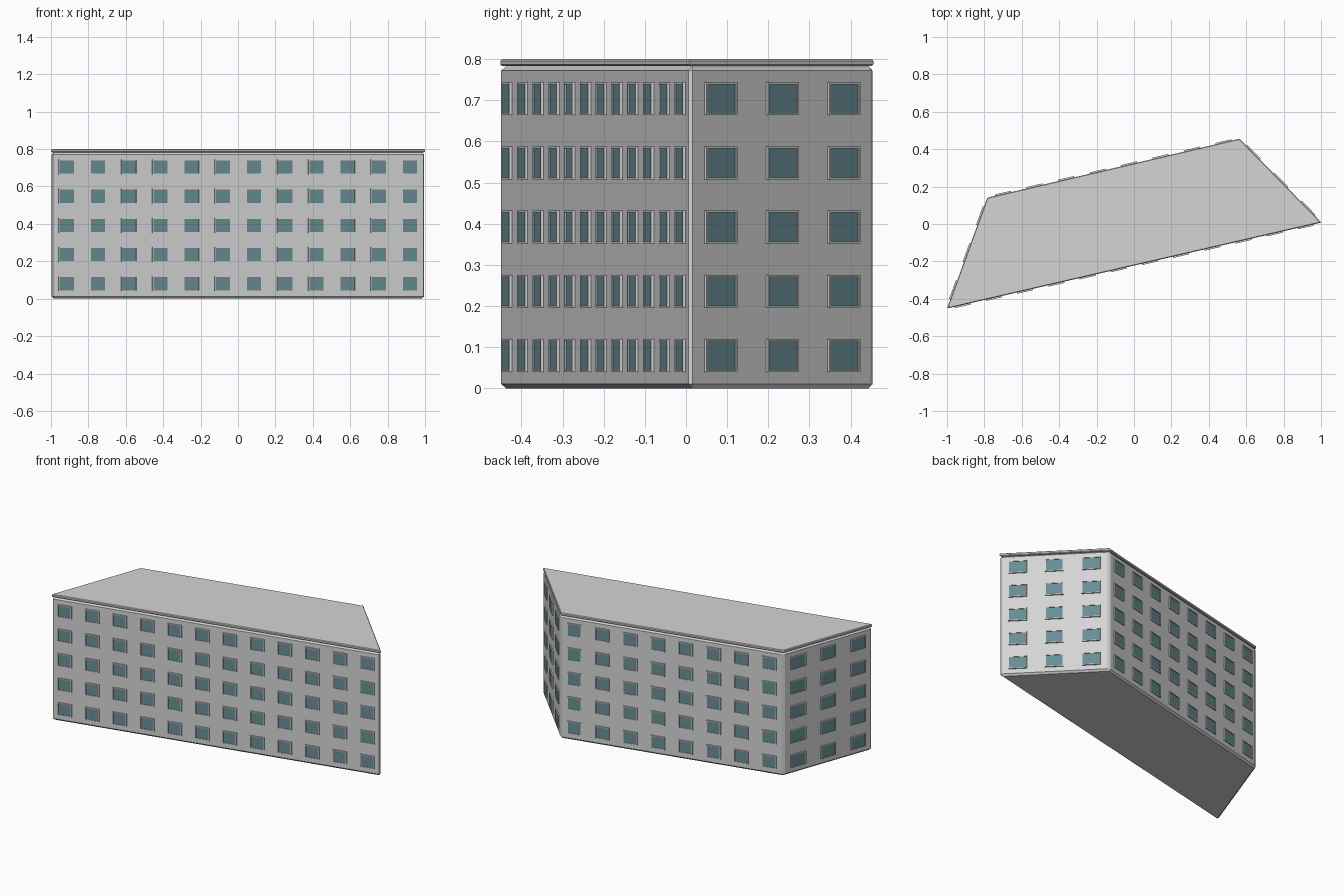
import bpy, bmesh
from mathutils import Vector

if "Cube" in bpy.data.objects:
    bpy.data.objects.remove(bpy.data.objects["Cube"])

# Footprint corners, counter-clockwise seen from above
CORNERS = [Vector(c) for c in ((-1.0, -0.452, 0), (1.002, 0.008, 0),
                               (0.564, 0.456, 0), (-0.784, 0.141, 0))]
COLUMNS = (12, 3, 8, 3)      # windows along each wall
FLOORS = 5
DEPTH = 0.007                # how far the frames stand out


def material(name, color):
    m = bpy.data.materials.new(name)
    m.diffuse_color = (*color, 1)
    m.use_nodes = True
    m.node_tree.nodes["Principled BSDF"].inputs["Base Color"].default_value = m.diffuse_color
    return m


concrete = material("concrete grey", (0.66, 0.66, 0.66))
glass = material("teal glass", (0.14, 0.265, 0.295))


def finish(bm, name, mats):
    mesh = bpy.data.meshes.new(name)
    bm.to_mesh(mesh)
    bm.free()
    ob = bpy.data.objects.new(name, mesh)
    bpy.context.collection.objects.link(ob)
    for m in mats:
        mesh.materials.append(m)
    return ob


def prism(name, z0, z1, chamfer):
    """Extruded footprint with chamfered edges."""
    bm = bmesh.new()
    low = [bm.verts.new((c.x, c.y, z0)) for c in CORNERS]
    high = [bm.verts.new((c.x, c.y, z1)) for c in CORNERS]
    bm.faces.new(low[::-1])
    bm.faces.new(high)
    for i in range(4):
        j = (i + 1) % 4
        bm.faces.new((low[i], low[j], high[j], high[i]))
    bmesh.ops.bevel(bm, geom=bm.edges[:], offset=chamfer, segments=1,
                    affect='EDGES', clamp_overlap=True)
    bmesh.ops.recalc_face_normals(bm, faces=bm.faces[:])
    return finish(bm, name, [concrete])


def add_window(bm, centre, along, out, width, height):
    """Shallow box frame with a recessed glass pane."""
    up = Vector((0, 0, 1))

    def ring(w, h, d):
        return [bm.verts.new(centre + along * (sx * w / 2) + up * (sz * h / 2) + out * d)
                for sx, sz in ((-1, -1), (1, -1), (1, 1), (-1, 1))]

    rim = 0.01
    rings = [ring(width, height, 0), ring(width, height, DEPTH),
             ring(width - rim, height - rim, DEPTH),
             ring(width - rim, height - rim, DEPTH - 0.003)]
    for a, b in zip(rings, rings[1:]):
        for i in range(4):
            j = (i + 1) % 4
            bm.faces.new((a[i], a[j], b[j], b[i]))
    bm.faces.new(rings[-1]).material_index = 1


# Main block and roof slab
prism("building_block", 0.0, 0.783, 0.011)
prism("roof_slab", 0.783, 0.80, 0.004)

# Windows on every wall
for i, name in enumerate(("front", "right", "back", "left")):
    a, b = CORNERS[i], CORNERS[(i + 1) % 4]
    along = (b - a).normalized()
    out = Vector((along.y, -along.x, 0))
    step = (b - a).length / COLUMNS[i]
    bm = bmesh.new()
    for col in range(COLUMNS[i]):
        for floor in range(FLOORS):
            centre = a + along * step * (col + 0.5)
            centre.z = 0.08 + 0.156 * floor
            add_window(bm, centre, along, out, step * 0.455 + 0.01, 0.08)
    finish(bm, name + "_windows", [concrete, glass])
